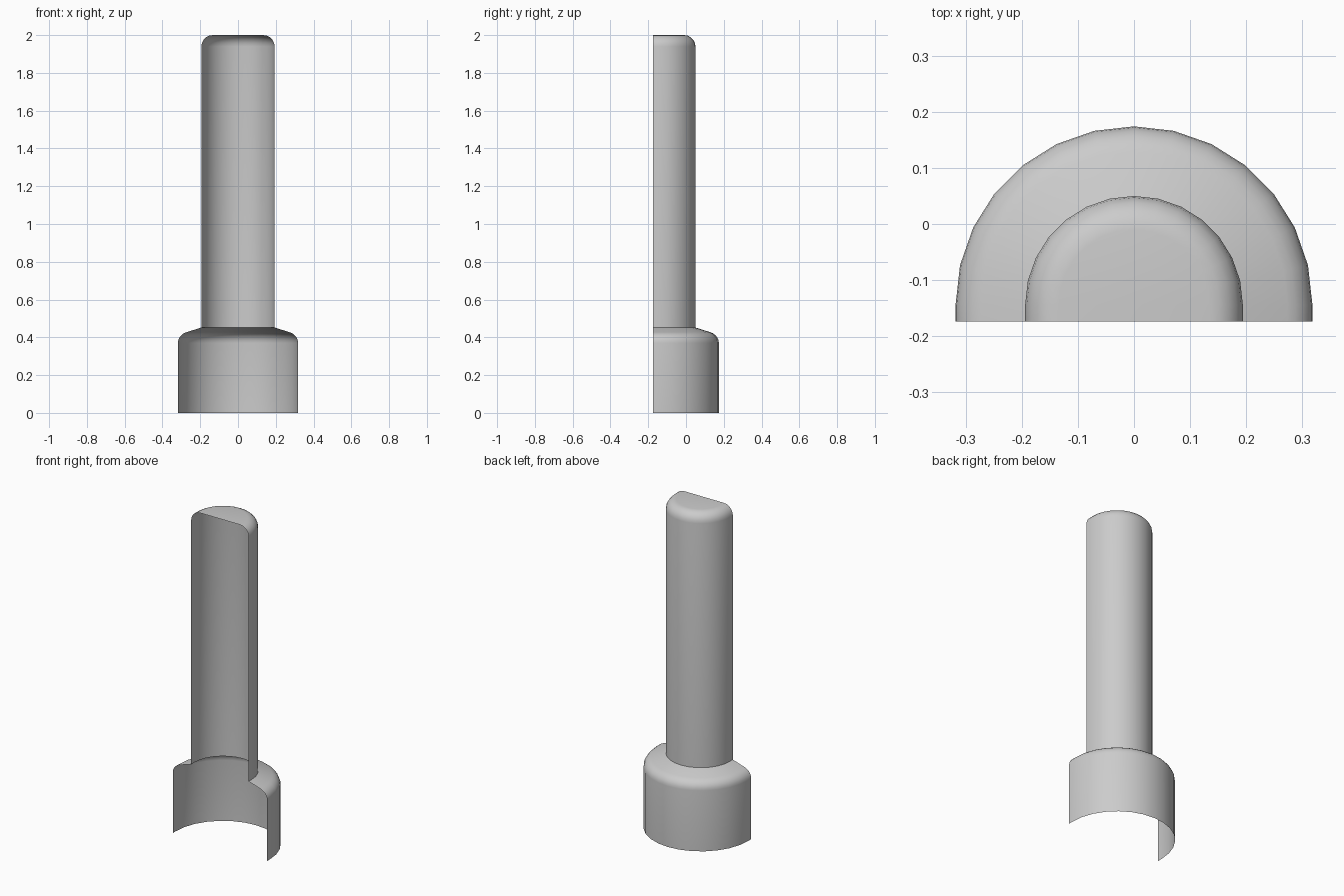
import bpy, bmesh, math

if "Cube" in bpy.data.objects:
    bpy.data.objects.remove(bpy.data.objects["Cube"])

CENTRE_Y = -0.144   # axis of the half round
FRONT_Y = -0.174    # open front edge
STEPS = 14          # sides in the half circle


def fillet(r, z, radius_r, radius_z, start, end, n=5):
    """Points of an elliptical corner centred on (r, z)."""
    angles = [math.radians(start + (end - start) * i / n) for i in range(n + 1)]
    return [(r + radius_r * math.cos(a), z + radius_z * math.sin(a)) for a in angles]


def half_ring(bm, r, z):
    """Half circle with short straight ends running to the open front."""
    pts = [(r, FRONT_Y)]
    for i in range(STEPS + 1):
        a = math.pi * i / STEPS
        pts.append((r * math.cos(a), CENTRE_Y + r * math.sin(a)))
    pts.append((-r, FRONT_Y))
    return [bm.verts.new((x, y, z)) for x, y in pts]


def half_shell(name, profile, capped=False):
    bm = bmesh.new()
    rings = [half_ring(bm, r, z) for r, z in profile]
    for low, high in zip(rings, rings[1:]):
        for i in range(len(low) - 1):
            bm.faces.new((low[i], low[i + 1], high[i + 1], high[i]))
    if capped:
        bm.faces.new(rings[-1])
    mesh = bpy.data.meshes.new(name)
    bm.to_mesh(mesh)
    bm.free()
    obj = bpy.data.objects.new(name, mesh)
    bpy.context.collection.objects.link(obj)
    bpy.ops.object.select_all(action='DESELECT')
    obj.select_set(True)
    bpy.context.view_layer.objects.active = obj
    bpy.ops.object.shade_smooth_by_angle(angle=math.radians(35))
    return obj


# Wide base collar with rounded, sloping shoulder, open below
half_shell("base_collar",
           [(0.318, 0.0)] + fillet(0.253, 0.37, 0.065, 0.06, 0, 72) + [(0.194, 0.452)])

# Tall stem with rounded, closed top
half_shell("stem",
           [(0.194, 0.452)] + fillet(0.134, 1.94, 0.06, 0.06, 0, 90), capped=True)
